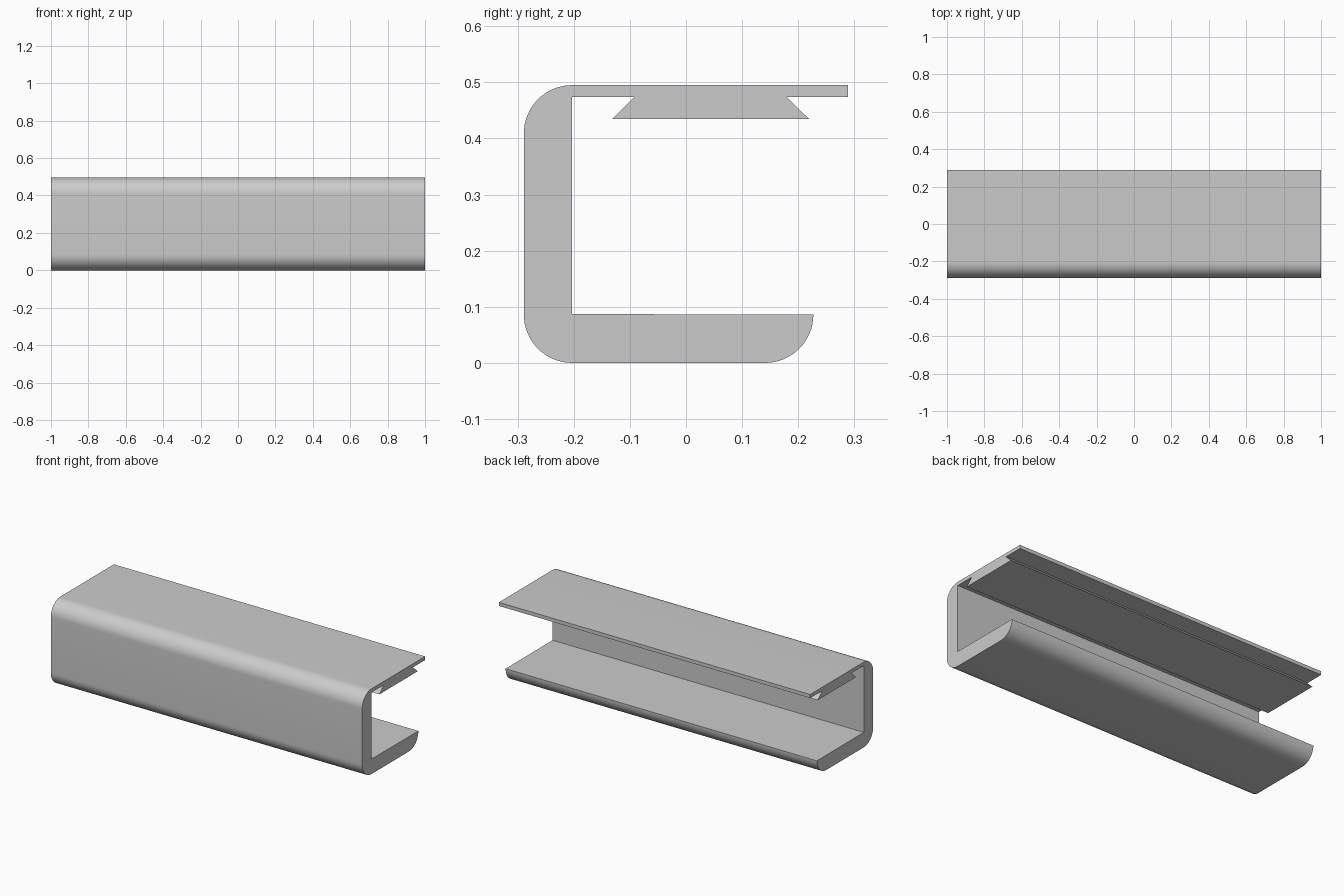
import bpy, bmesh, math

cube = bpy.data.objects.get("Cube")
if cube:
    bpy.data.objects.remove(cube, do_unlink=True)

LENGTH = 2.0
RADIUS = 0.086
FRONT, INNER, TOP = -0.289, -0.203, 0.495

grey = bpy.data.materials.new("light grey")
grey.use_nodes = True
colour = (0.6, 0.6, 0.6, 1)
grey.diffuse_color = colour
grey.node_tree.nodes["Principled BSDF"].inputs["Base Color"].default_value = colour


def arc(cy, cz, start, steps=16):
    """Quarter circle, counter-clockwise from the start angle in degrees."""
    angles = [math.radians(start + 90 * i / steps) for i in range(steps + 1)]
    return [(cy + RADIUS * math.cos(a), cz + RADIUS * math.sin(a)) for a in angles]


# Cross-section in y and z: rounded channel with a dovetail under the top flange
profile = arc(INNER, RADIUS, 180)                 # lower front corner
profile += arc(0.227 - RADIUS, RADIUS, 270)       # lower lip
profile += [(INNER, 0.087), (INNER, 0.474)]       # inside of the channel
profile += [(-0.092, 0.474), (-0.131, 0.435),     # dovetail rail
            (0.219, 0.435), (0.179, 0.474)]
profile += [(0.289, 0.474), (0.289, TOP)]         # top flange edge
profile += arc(INNER, TOP - RADIUS, 90)           # upper front corner

# Extrude the section along x
bm = bmesh.new()
face = bm.faces.new([bm.verts.new((-LENGTH / 2, y, z)) for y, z in profile])
result = bmesh.ops.extrude_face_region(bm, geom=[face], use_keep_orig=True)
moved = [v for v in result["geom"] if isinstance(v, bmesh.types.BMVert)]
bmesh.ops.translate(bm, verts=moved, vec=(LENGTH, 0, 0))
bmesh.ops.recalc_face_normals(bm, faces=bm.faces)
mesh = bpy.data.meshes.new("channel_rail")
bm.to_mesh(mesh)
bm.free()
mesh.materials.append(grey)

rail = bpy.data.objects.new("channel_rail", mesh)
bpy.context.collection.objects.link(rail)
bpy.ops.object.select_all(action='DESELECT')
rail.select_set(True)
bpy.context.view_layer.objects.active = rail
bpy.ops.object.shade_smooth_by_angle(angle=math.radians(30))
